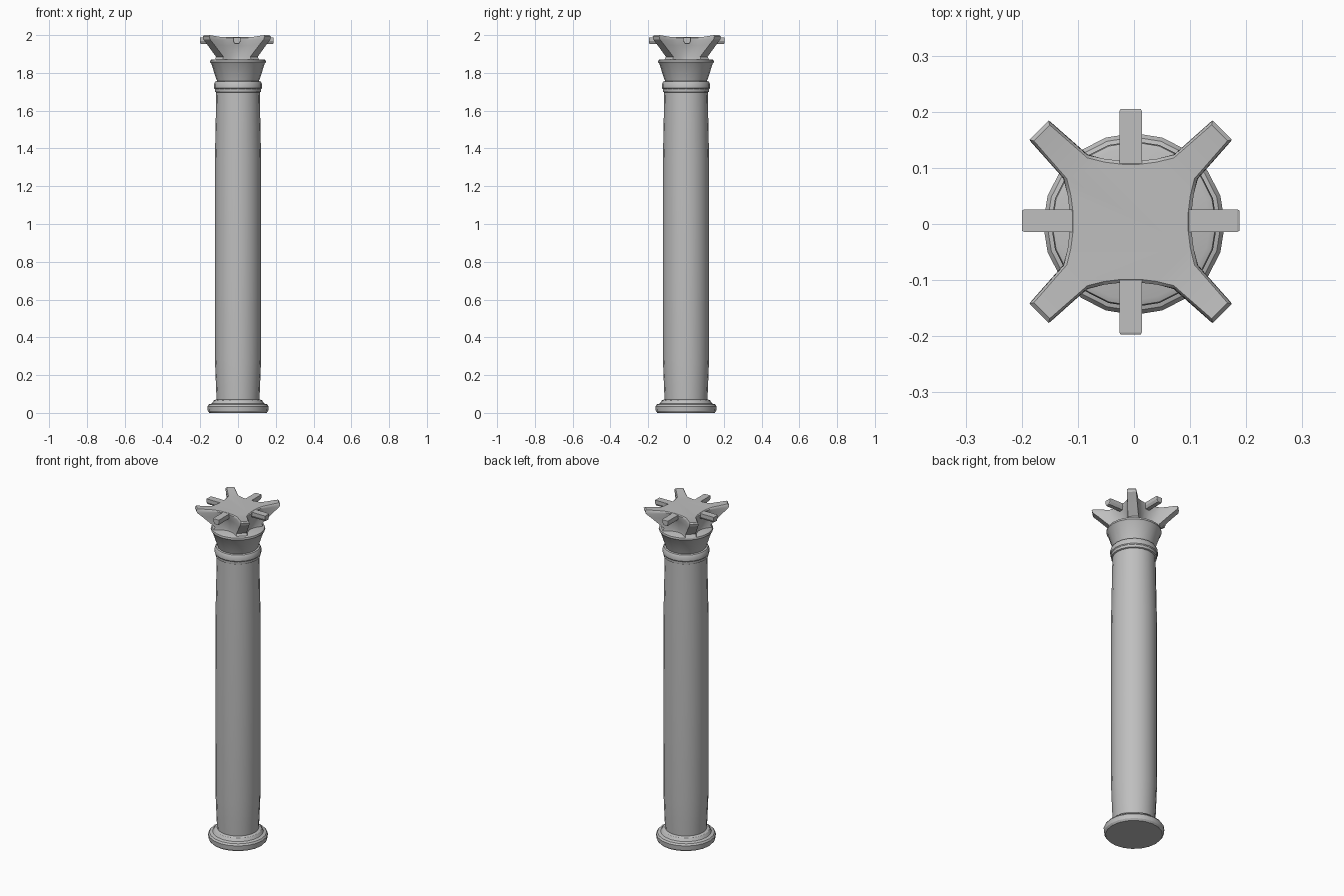
import bpy, bmesh
from math import sin, cos, pi, radians
from mathutils import Matrix, Vector

cube = bpy.data.objects.get("Cube")
if cube:
    bpy.data.objects.remove(cube, do_unlink=True)

SIDES = 20
CROWN = Vector((-0.006, 0.004, 0))

stone = bpy.data.materials.new("grey stone")
stone.use_nodes = True
stone.diffuse_color = (0.52, 0.52, 0.52, 1)
stone.node_tree.nodes["Principled BSDF"].inputs["Base Color"].default_value = stone.diffuse_color


def finish(bm, name, angle=30):
    bmesh.ops.recalc_face_normals(bm, faces=bm.faces)
    mesh = bpy.data.meshes.new(name)
    bm.to_mesh(mesh)
    bm.free()
    mesh.materials.append(stone)
    obj = bpy.data.objects.new(name, mesh)
    bpy.context.collection.objects.link(obj)
    bpy.ops.object.select_all(action='DESELECT')
    obj.select_set(True)
    bpy.context.view_layer.objects.active = obj
    bpy.ops.object.shade_smooth_by_angle(angle=radians(angle))
    return obj


def bridge(bm, rings):
    for a, b in zip(rings, rings[1:]):
        n = len(a)
        for i in range(n):
            j = (i + 1) % n
            bm.faces.new((a[i], a[j], b[j], b[i]))


def lathe(name, profile):
    """Turn (radius, height) pairs into a closed solid."""
    bm = bmesh.new()
    rings = [[bm.verts.new((r * cos(2 * pi * i / SIDES), r * sin(2 * pi * i / SIDES), z))
              for i in range(SIDES)] for r, z in profile]
    bridge(bm, rings)
    bm.faces.new(rings[0])
    bm.faces.new(rings[-1])
    return finish(bm, name)


# Turned parts, from the ground up
lathe("base", [(0.152, 0), (0.16, 0.01), (0.162, 0.035), (0.155, 0.045),
               (0.138, 0.05), (0.128, 0.066), (0.115, 0.072)])
lathe("shaft", [(0.113, 0.06), (0.117, 0.15), (0.122, 0.28), (0.123, 0.8),
                (0.122, 1.35), (0.118, 1.55), (0.115, 1.71)])
lathe("neck_ring", [(0.112, 1.695), (0.122, 1.70), (0.123, 1.715), (0.127, 1.72),
                    (0.127, 1.742), (0.12, 1.754), (0.108, 1.757)])
lathe("bell", [(0.108, 1.75), (0.114, 1.765), (0.142, 1.85), (0.148, 1.857),
               (0.146, 1.868), (0.136, 1.872)])


def star_ring(bm, reach, tip_width, shoulder, middle, z_tip, z_mid):
    """Four-armed outline with concave sides between diagonal arms."""
    ring = []
    for k in range(4):
        turn = Matrix.Rotation(k * pi / 2, 3, 'Z')
        d, n = Vector((1, 1, 0)).normalized(), Vector((-1, 1, 0)).normalized()
        start = d * shoulder[0] + n * shoulder[1]
        points = [d * shoulder[0] - n * shoulder[1], d * reach - n * tip_width,
                  d * reach + n * tip_width, start]
        heights = [z_mid, z_tip, z_tip, z_mid]
        # Shallow curve along the side to the next arm
        for t in (-0.6, -0.2, 0.2, 0.6):
            points.append(Vector((start.x * -t * -1 * -1, middle + (start.y - middle) * t * t, 0)))
            heights.append(z_mid)
        for p, z in zip(points, heights):
            q = turn @ p + CROWN
            ring.append(bm.verts.new((q.x, q.y, z)))
    return ring


def side_order(ring):
    """Order each curved side so it runs from one arm to the next."""
    ordered = []
    for k in range(4):
        part = ring[k * 8:k * 8 + 8]
        start = part[3].co
        ordered += part[:4] + sorted(part[4:], key=lambda v: (v.co - start).length)
    return ordered


# Star-shaped crown flaring into four raised arms
bm = bmesh.new()
levels = [
    (0.138, 0.030, (0.120, 0.034), 0.085, 1.868, 1.868),
    (0.128, 0.028, (0.115, 0.032), 0.082, 1.885, 1.885),
    (0.196, 0.026, (0.132, 0.031), 0.096, 1.950, 1.945),
    (0.227, 0.025, (0.140, 0.030), 0.107, 1.978, 1.975),
    (0.231, 0.024, (0.140, 0.029), 0.108, 1.993, 1.984),
    (0.224, 0.020, (0.135, 0.026), 0.102, 2.000, 1.989),
]
rings = [side_order(star_ring(bm, *level)) for level in levels]
bridge(bm, rings)
bm.faces.new(rings[0])
# Arm tops, then the flat middle
top = rings[-1]
for k in range(4):
    bm.faces.new(top[k * 8:k * 8 + 4])
bm.faces.new([v for i, v in enumerate(top) if i % 8 not in (1, 2)])
finish(bm, "crown")

# Four stubby pegs between the arms, with chamfered lower edges
outline = [(-0.020, 1.988), (0.020, 1.988), (0.020, 1.968),
           (0.012, 1.954), (-0.012, 1.954), (-0.020, 1.968)]
for k, name in enumerate(("left", "back", "right", "front")):
    tip = 0.194 if k % 2 == 0 else 0.201
    turn = Matrix.Rotation(k * pi / 2, 3, 'Z')
    bm = bmesh.new()
    rings = []
    for x, scale in ((0.06, 1), (tip - 0.004, 1), (tip, 0.9)):
        ring = []
        for y, z in outline:
            p = turn @ Vector((x, y * scale, 0)) + CROWN
            ring.append(bm.verts.new((p.x, p.y + (0.002 if k % 2 == 0 else 0),
                                      1.971 + (z - 1.971) * scale)))
        rings.append(ring)
    bridge(bm, rings)
    bm.faces.new(rings[0])
    bm.faces.new(rings[-1])
    finish(bm, name + "_peg", 20)
